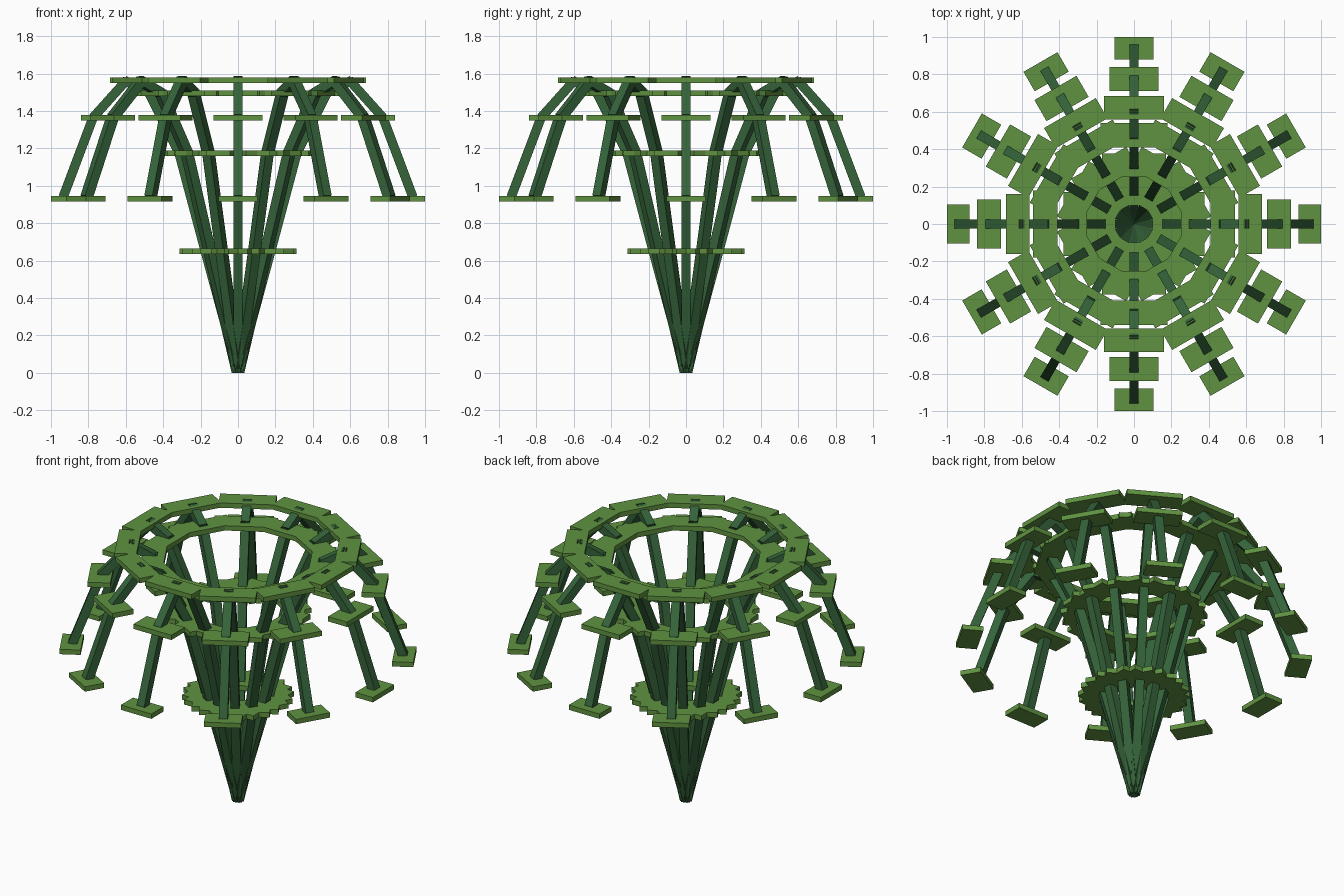
import bpy
import bmesh
from math import pi
from mathutils import Matrix, Vector

old = bpy.data.objects.get("Cube")
if old:
    bpy.data.objects.remove(old)

ARMS = 12
BAR_WIDTH = 0.05
PLATE_HEIGHT = 0.03


def make_material(name, color):
    mat = bpy.data.materials.new(name)
    mat.use_nodes = True
    mat.diffuse_color = color
    mat.node_tree.nodes["Principled BSDF"].inputs["Base Color"].default_value = color
    return mat


leaf_green = make_material("leaf green", (0.115, 0.29, 0.052, 1))
stem_green = make_material("dark stem green", (0.035, 0.125, 0.042, 1))


def radial_boxes(name, transform, mat):
    """Repeat one transformed unit cube around the z axis."""
    bm = bmesh.new()
    for i in range(ARMS):
        spin = Matrix.Rotation(2 * pi * i / ARMS, 4, "Z")
        bmesh.ops.create_cube(bm, size=1, matrix=spin @ transform)
    mesh = bpy.data.meshes.new(name)
    bm.to_mesh(mesh)
    bm.free()
    mesh.materials.append(mat)
    obj = bpy.data.objects.new(name, mesh)
    bpy.context.collection.objects.link(obj)


def bar(name, start, end, extend):
    """Square bar in the xz plane, lengthened slightly past its far end."""
    a = Vector((start[0], 0, start[1]))
    b = Vector((end[0], 0, end[1]))
    b += (b - a).normalized() * extend
    turn = (b - a).to_track_quat("Z", "Y").to_matrix().to_4x4()
    size = Matrix.Diagonal((BAR_WIDTH, BAR_WIDTH, (b - a).length, 1))
    radial_boxes(name, Matrix.Translation((a + b) / 2) @ turn @ size, stem_green)


def plate_ring(name, inner, outer, half_width, z):
    size = Matrix.Diagonal((outer - inner, 2 * half_width, PLATE_HEIGHT, 1))
    place = Matrix.Translation(((inner + outer) / 2, 0, z))
    radial_boxes(name, place @ size, leaf_green)


# Stems rise from the base point, arch over and hang down outside
bar("lower_stems", (0, 0.005), (0.175, 0.65), 0.01)
bar("middle_stems", (0.175, 0.65), (0.315, 1.175), 0.01)
bar("upper_stems", (0.315, 1.175), (0.475, 1.495), 0.01)
bar("crown_stems", (0.475, 1.495), (0.6, 1.56), 0.01)
bar("shoulder_stems", (0.775, 1.365), (0.6, 1.56), 0.01)
bar("hanging_stems", (0.775, 1.365), (0.935, 0.94), 0)

# Flat plates at every joint of the stems
plate_ring("lower_plates", 0.1, 0.245, 0.2, 0.65)
plate_ring("middle_plates", 0.25, 0.378, 0.17, 1.175)
plate_ring("upper_plates", 0.41, 0.54, 0.18, 1.495)
plate_ring("crown_plates", 0.56, 0.685, 0.16, 1.565)
plate_ring("shoulder_plates", 0.71, 0.84, 0.13, 1.365)
plate_ring("hanging_plates", 0.88, 1.0, 0.105, 0.93)
